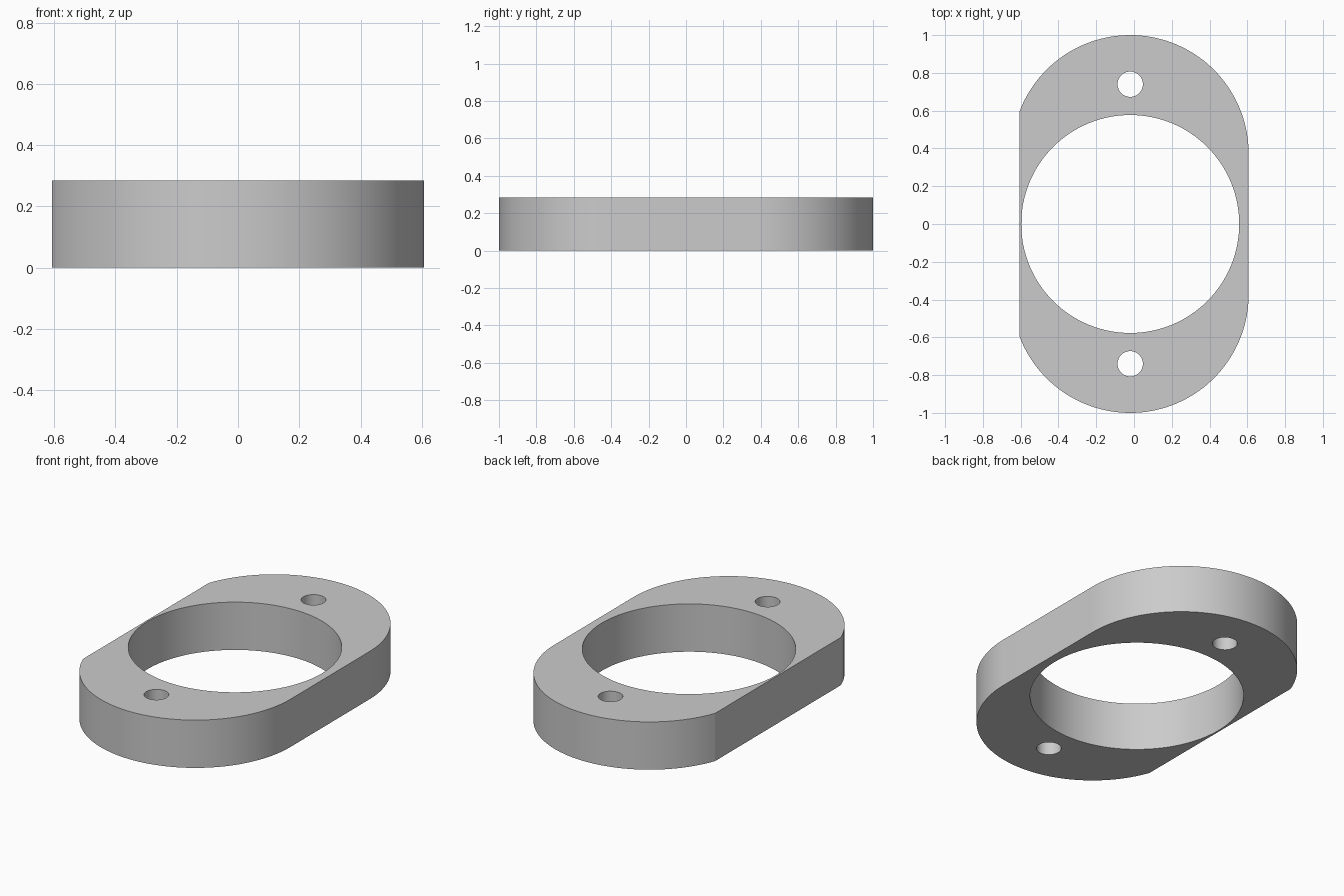
import bpy
import bmesh
from math import sin, cos, pi, radians, acos

HEIGHT = 0.285
AXIS_X = -0.02      # holes and end arcs share this centre line
END_R = 0.627       # radius of the rounded ends
END_Y = 1 - END_R   # centre of each rounded end
FLAT_X = -0.607     # flat cut on the right side
STEPS = 64

cube = bpy.data.objects.get("Cube")
if cube:
    bpy.data.objects.remove(cube, do_unlink=True)

grey = bpy.data.materials.new("light grey")
grey.use_nodes = True
colour = (0.6, 0.6, 0.6, 1)
grey.diffuse_color = colour
grey.node_tree.nodes["Principled BSDF"].inputs["Base Color"].default_value = colour


def prism(name, outline, z0, z1):
    """Extrude a closed outline from z0 to z1."""
    bm = bmesh.new()
    face = bm.faces.new([bm.verts.new((x, y, z0)) for x, y in outline])
    out = bmesh.ops.extrude_face_region(bm, geom=[face])
    tops = [v for v in out["geom"] if isinstance(v, bmesh.types.BMVert)]
    bmesh.ops.translate(bm, verts=tops, vec=(0, 0, z1 - z0))
    bmesh.ops.recalc_face_normals(bm, faces=bm.faces)
    mesh = bpy.data.meshes.new(name)
    bm.to_mesh(mesh)
    bm.free()
    mesh.materials.append(grey)
    obj = bpy.data.objects.new(name, mesh)
    bpy.context.collection.objects.link(obj)
    return obj


def circle(x, y, r, n):
    return [(x + r * cos(2 * pi * i / n), y + r * sin(2 * pi * i / n))
            for i in range(n)]


# Flange body: tangent side on the left, clipped flat on the right
sweep = acos((FLAT_X - AXIS_X) / END_R)
back = [(AXIS_X + END_R * cos(sweep * i / STEPS),
         END_Y + END_R * sin(sweep * i / STEPS)) for i in range(STEPS + 1)]
front = [(x, -y) for x, y in reversed(back)]
flange = prism("flange_plate", back + front, 0, HEIGHT)

# Central bore and the two bolt holes
holes = [("bore_cutter", 0, 0.577, 128),
         ("back_bolt_cutter", 0.74, 0.067, 48),
         ("front_bolt_cutter", -0.74, 0.067, 48)]
cutters = []
for name, y, r, n in holes:
    cutter = prism(name, circle(AXIS_X, y, r, n), -0.1, HEIGHT + 0.1)
    cutter.hide_render = True
    cutters.append(cutter)
    mod = flange.modifiers.new(name, "BOOLEAN")
    mod.operation = "DIFFERENCE"
    mod.solver = "EXACT"
    mod.object = cutter

# Apply the cuts, then smooth the curved walls
bpy.ops.object.select_all(action="DESELECT")
bpy.context.view_layer.objects.active = flange
flange.select_set(True)
for mod in list(flange.modifiers):
    bpy.ops.object.modifier_apply(modifier=mod.name)
for cutter in cutters:
    bpy.data.objects.remove(cutter, do_unlink=True)
bpy.ops.object.shade_smooth_by_angle(angle=radians(15))
